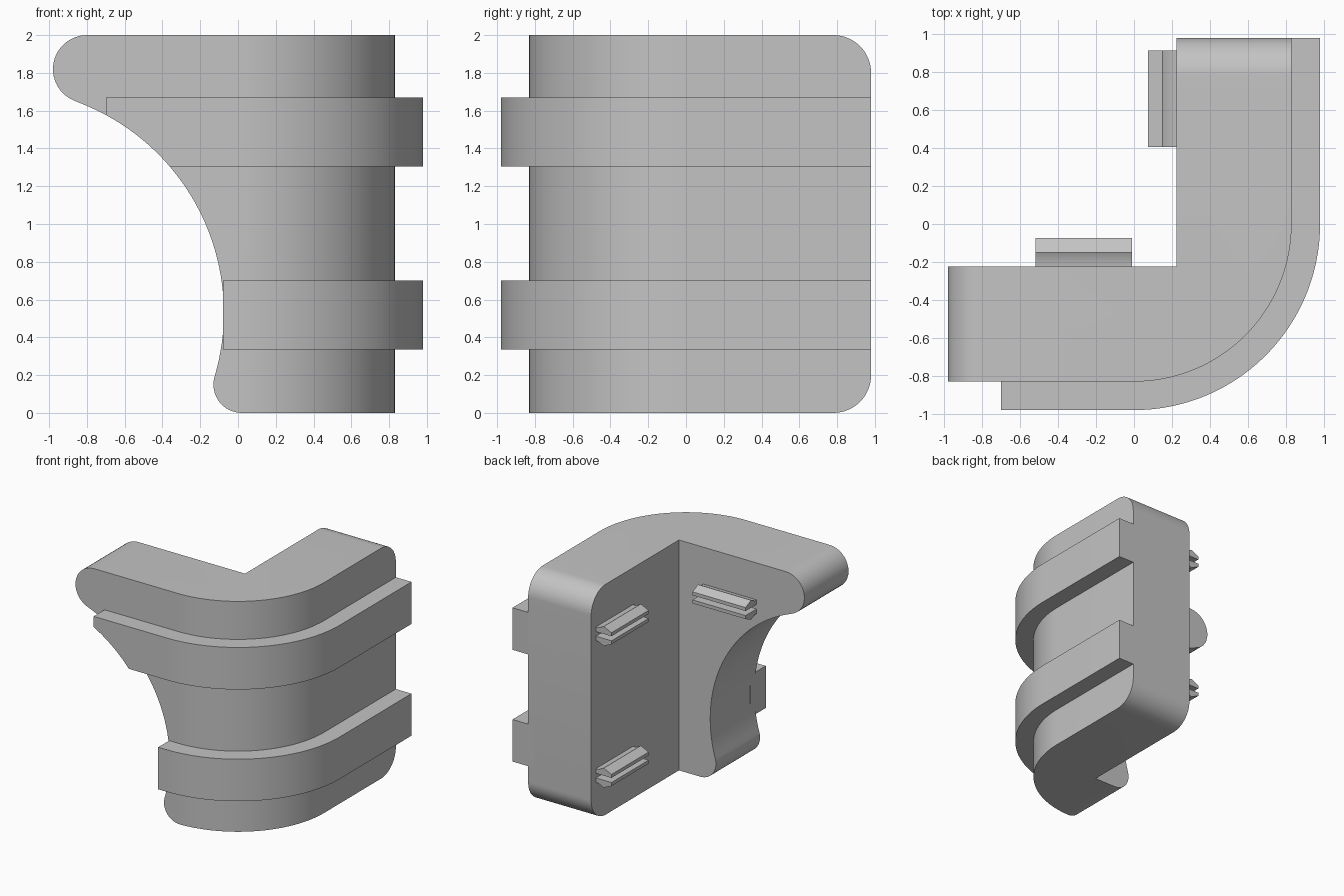
import bpy, bmesh
from math import cos, sin, radians, atan2, degrees

if "Cube" in bpy.data.objects:
    bpy.data.objects.remove(bpy.data.objects["Cube"])

grey = bpy.data.materials.new("light grey")
grey.use_nodes = True
grey.diffuse_color = (0.55, 0.55, 0.55, 1)
grey.node_tree.nodes["Principled BSDF"].inputs["Base Color"].default_value = grey.diffuse_color


def arc(cx, cy, r, start, end, steps=16):
    angles = [radians(start + (end - start) * i / steps) for i in range(steps + 1)]
    return [(cx + r * cos(a), cy + r * sin(a)) for a in angles]


def prism(name, outline, low, high, place):
    """Extrude an outline from low to high; place maps (u, v, w) to x, y, z."""
    bm = bmesh.new()
    ends = [[bm.verts.new(place(u, v, w)) for u, v in outline] for w in (low, high)]
    for ring in ends:
        bm.faces.new(ring)
    n = len(outline)
    for i in range(n):
        j = (i + 1) % n
        bm.faces.new((ends[0][i], ends[0][j], ends[1][j], ends[1][i]))
    bmesh.ops.recalc_face_normals(bm, faces=bm.faces)
    mesh = bpy.data.meshes.new(name)
    bm.to_mesh(mesh)
    bm.free()
    mesh.materials.append(grey)
    obj = bpy.data.objects.new(name, mesh)
    bpy.context.collection.objects.link(obj)
    return obj


def activate(obj):
    bpy.ops.object.select_all(action='DESELECT')
    obj.select_set(True)
    bpy.context.view_layer.objects.active = obj


def trim(obj, cutter):
    activate(obj)
    mod = obj.modifiers.new("trim", 'BOOLEAN')
    mod.operation, mod.solver, mod.object = 'INTERSECT', 'EXACT', cutter
    bpy.ops.object.modifier_apply(modifier=mod.name)


def upright(u, v, w):
    return (u, v, w)


# Front silhouette: a large scooped arc blending into two rounded ends
cx, cz, big = -1.265, 0.53, 1.19
top_x, top_z, top_r = -0.80, 1.82, 0.18
foot_x, foot_z, foot_r = 0.02, 0.15, 0.15
top_a = degrees(atan2(top_z - cz, top_x - cx))
foot_a = degrees(atan2(foot_z - cz, foot_x - cx))
front_shape = [(1.3, 0), (1.3, 2)]
front_shape += arc(top_x, top_z, top_r, 90, 180 + top_a)
front_shape += arc(cx, cz, big, top_a, foot_a, 40)[1:-1]
front_shape += arc(foot_x, foot_z, foot_r, 180 + foot_a, 270)
front_cutter = prism("front_cutter", front_shape, -1.3, 1.3, lambda u, v, w: (u, w, v))

# Side silhouette: rounded corners at the back
side_shape = [(-1.3, 2), (-1.3, 0)] + arc(0.78, 0.2, 0.2, -90, 0) + arc(0.78, 1.8, 0.2, 0, 90)
side_cutter = prism("side_cutter", side_shape, -1.3, 1.3, lambda u, v, w: (w, u, v))

# Corner body
inner, outer = 0.225, 0.83
plan = [(-1.1, -outer)] + arc(0, 0, outer, -90, 0, 40)
plan += [(outer, 1.1), (inner, 1.1), (inner, -inner), (-1.1, -inner)]
body = prism("corner_body", plan, -0.1, 2.1, upright)
trim(body, front_cutter)
trim(body, side_cutter)
parts = [body]


# Raised bands wrapped round the outside
def band(name, start, low, high):
    outline = [(start, -0.98)] + arc(0, 0, 0.98, -90, 0, 40) + [(0.98, 0.98), (0.77, 0.98)]
    outline += arc(0, 0, 0.77, 0, -90, 40) + [(start, -0.77)]
    obj = prism(name, outline, low, high, upright)
    parts.append(obj)
    return obj


band("lower_band", -0.08, 0.335, 0.70)
trim(band("upper_band", -0.70, 1.305, 1.67), front_cutter)

# Split snap clips on the inner walls
prong = [(-0.02, 0.02), (0.15, 0.02), (0.15, 0.05), (0.075, 0.085), (0.025, 0.06), (-0.02, 0.06)]
for label, sign in (("upper", 1), ("lower", -1)):
    half = [(d, sign * h) for d, h in prong]
    for level, z in (("top", 1.62), ("bottom", 0.39)):
        parts.append(prism(f"side_clip_{level}_{label}_prong", half, 0.405, 0.915,
                           lambda d, h, w: (inner - d, w, z + h)))
    parts.append(prism(f"front_clip_{label}_prong", half, -0.52, -0.01,
                       lambda d, h, w: (w, d - inner, 1.62 + h)))

for cutter in (front_cutter, side_cutter):
    bpy.data.objects.remove(cutter)

for obj in parts:
    activate(obj)
    bpy.ops.object.shade_smooth_by_angle(angle=radians(30))
